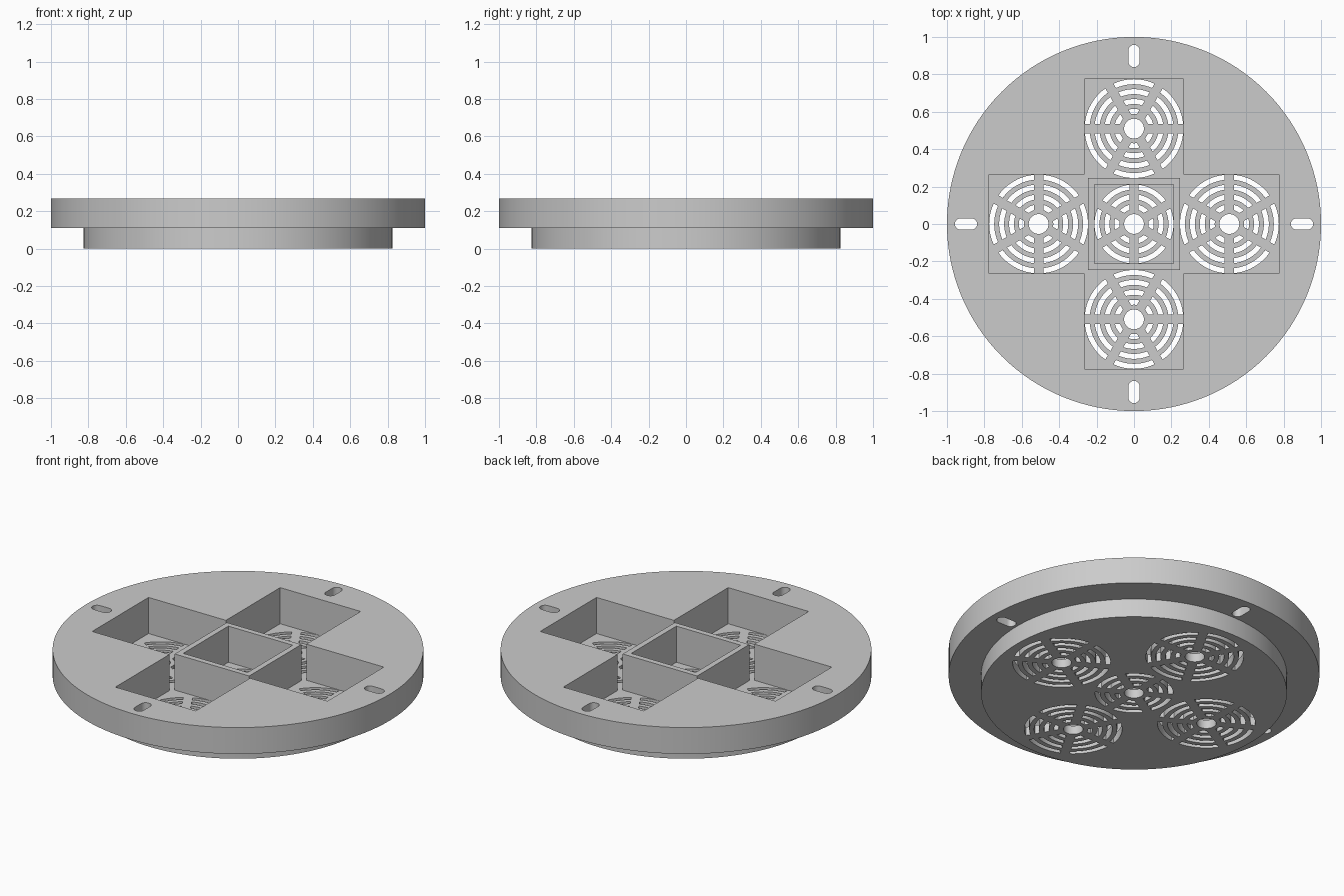
import bpy, bmesh
from math import pi, cos, sin, asin, radians
from mathutils import Matrix, Vector

if "Cube" in bpy.data.objects:
    bpy.data.objects.remove(bpy.data.objects["Cube"], do_unlink=True)

TOP, STEP, FLOOR = 0.267, 0.11, 0.052   # rim top, flange underside, pocket floor
POCKET, REACH = 0.265, 0.775            # half width and reach of the cross pocket
BOX_OUT, BOX_IN = 0.245, 0.212          # centre box half widths
HUB, PITCH, SPOKE = 0.053, 0.053, 0.025 # grille hub radius, ring pitch, spoke half width

grey = bpy.data.materials.new("grey plastic")
grey.use_nodes = True
colour = (0.6, 0.6, 0.6, 1)
grey.diffuse_color = colour
grey.node_tree.nodes["Principled BSDF"].inputs["Base Color"].default_value = colour


def make_object(name, bm):
    bmesh.ops.recalc_face_normals(bm, faces=bm.faces[:])
    mesh = bpy.data.meshes.new(name)
    bm.to_mesh(mesh)
    bm.free()
    obj = bpy.data.objects.new(name, mesh)
    bpy.context.collection.objects.link(obj)
    mesh.materials.append(grey)
    return obj


def prisms(name, outlines, z0, z1):
    """Extrude flat outlines from z0 to z1 in one object."""
    bm = bmesh.new()
    for outline in outlines:
        low = [bm.verts.new((x, y, z0)) for x, y in outline]
        high = [bm.verts.new((x, y, z1)) for x, y in outline]
        bm.faces.new(low)
        bm.faces.new(high)
        for i in range(len(low)):
            j = (i + 1) % len(low)
            bm.faces.new((low[i], low[j], high[j], high[i]))
    return make_object(name, bm)


def arc(cx, cy, r, a0, a1, n):
    return [(cx + r * cos(a0 + (a1 - a0) * i / n), cy + r * sin(a0 + (a1 - a0) * i / n))
            for i in range(n + 1)]


def circle(cx, cy, r, n):
    return arc(cx, cy, r, 0, 2 * pi, n)[:-1]


def square(r):
    return [(-r, -r), (r, -r), (r, r), (-r, r)]


def grille(cx, cy, rings, turn):
    """Hub hole and ring slots, split by six straight-sided spokes."""
    outlines = [circle(cx, cy, HUB, 32)]
    for ring in range(1, rings + 1):
        outer = HUB + ring * PITCH - 0.001
        inner = outer - PITCH / 2
        for k in range(6):
            a, b = turn + k * pi / 3, turn + (k + 1) * pi / 3
            oo, oi = asin(SPOKE / outer), asin(SPOKE / inner)
            outlines.append(arc(cx, cy, outer, a + oo, b - oo, 10)
                            + arc(cx, cy, inner, b - oi, a + oi, 10))
    return outlines


def cut(obj, cutter):
    """Subtract the cutter and keep the finished mesh."""
    mod = obj.modifiers.new("cut", 'BOOLEAN')
    mod.operation, mod.solver, mod.object = 'DIFFERENCE', 'EXACT', cutter
    graph = bpy.context.evaluated_depsgraph_get()
    result = bpy.data.meshes.new_from_object(obj.evaluated_get(graph))
    obj.modifiers.clear()
    obj.data = result
    bpy.data.objects.remove(cutter, do_unlink=True)


# Stepped disc: one profile revolved around z
bm = bmesh.new()
profile = [(0, 0), (0.825, 0), (0.825, STEP), (1, STEP), (1, TOP), (0, TOP)]
verts = [bm.verts.new((r, 0, z)) for r, z in profile]
edges = [bm.edges.new(pair) for pair in zip(verts, verts[1:])]
bmesh.ops.spin(bm, geom=verts + edges, axis=(0, 0, 1), cent=(0, 0, 0),
               angle=2 * pi, steps=128)
bmesh.ops.remove_doubles(bm, verts=bm.verts[:], dist=1e-4)
bmesh.ops.dissolve_limit(bm, angle_limit=radians(0.5), verts=bm.verts[:], edges=bm.edges[:])
body = make_object("stepped_disc", bm)

# Cross-shaped pocket
quarter = [Vector((POCKET, -POCKET)), Vector((REACH, -POCKET)), Vector((REACH, POCKET))]
cross = [tuple(Matrix.Rotation(k * pi / 2, 2) @ p) for k in range(4) for p in quarter]
cut(body, prisms("pocket_cutter", [cross], FLOOR, TOP + 0.1))

# Vent grilles in the pocket floor
vents = grille(0, 0, 3, pi / 6)
for side in (-1, 1):
    vents += grille(side * 0.51, 0, 4, pi / 6)
    vents += grille(0, side * 0.51, 4, 0)
cut(body, prisms("vent_cutter", vents, -0.1, FLOOR + 0.03))

# Four rounded mounting slots in the flange
slots = []
for k in range(4):
    turn = Matrix.Rotation(k * pi / 2, 2)
    outline = arc(0.928, 0, 0.03, -pi / 2, pi / 2, 12) + arc(0.869, 0, 0.03, pi / 2, 3 * pi / 2, 12)
    slots.append([tuple(turn @ Vector(p)) for p in outline])
cut(body, prisms("slot_cutter", slots, STEP - 0.05, TOP + 0.1))

# Centre box walls standing on the pocket floor
box = prisms("centre_box", [square(BOX_OUT)], FLOOR - 0.002, TOP)
cut(box, prisms("box_cutter", [square(BOX_IN)], 0, TOP + 0.1))

# Smooth the round walls and keep the edges sharp
for obj in (body, box):
    bpy.ops.object.select_all(action='DESELECT')
    obj.select_set(True)
    bpy.context.view_layer.objects.active = obj
    bpy.ops.object.shade_smooth_by_angle(angle=radians(30))
